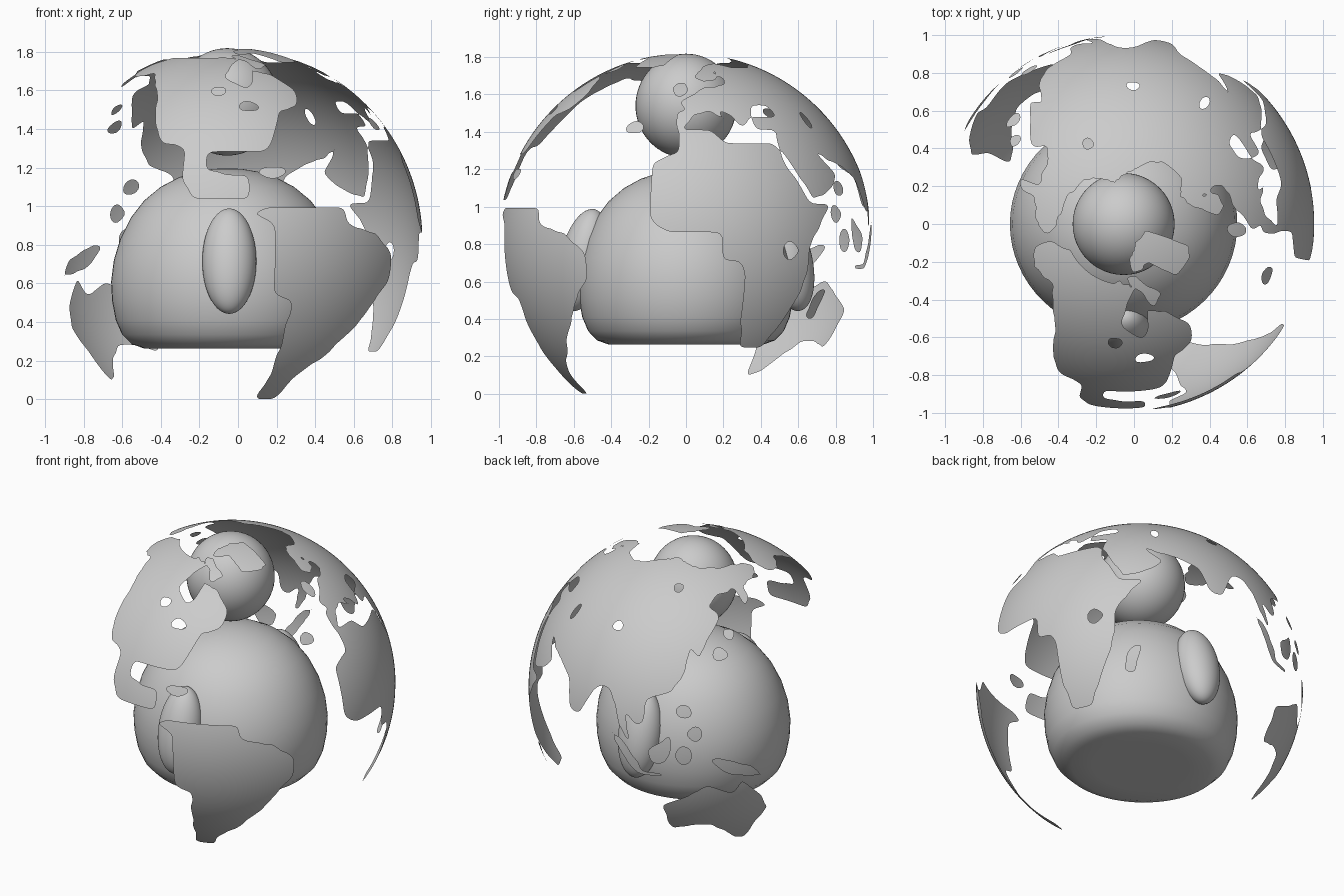
import bpy, bmesh, math
from mathutils import Vector

if "Cube" in bpy.data.objects:
    bpy.data.objects.remove(bpy.data.objects["Cube"])

grey = bpy.data.materials.new("grey")
grey.diffuse_color = (0.6, 0.6, 0.6, 1)
grey.use_nodes = True
grey.node_tree.nodes["Principled BSDF"].inputs["Base Color"].default_value = grey.diffuse_color


def finish(name, bm):
    bmesh.ops.recalc_face_normals(bm, faces=bm.faces) if name != "continent_shell" else None
    me = bpy.data.meshes.new(name)
    bm.to_mesh(me)
    bm.free()
    me.materials.append(grey)
    for p in me.polygons:
        p.use_smooth = True
    ob = bpy.data.objects.new(name, me)
    bpy.context.collection.objects.link(ob)
    return ob


def ellipsoid(name, loc, size, tilt=0.0):
    bm = bmesh.new()
    bmesh.ops.create_uvsphere(bm, u_segments=48, v_segments=32, radius=1)
    ob = finish(name, bm)
    ob.location, ob.scale, ob.rotation_euler = loc, size, (tilt, 0, 0)


# head and the two arms, front and back
ellipsoid("head", (-0.055, 0, 1.54), (0.27, 0.27, 0.278))
for name, s in (("front_arm", -1), ("back_arm", 1)):
    ellipsoid(name, (-0.045, s * 0.55, 0.715), (0.14, 0.125, 0.278), s * 0.22)

# rounded body with a flat base
profile = [(0, 1.197), (0.08, 1.192), (0.16, 1.178), (0.25, 1.15), (0.345, 1.1), (0.43, 1.03),
           (0.50, 0.94), (0.555, 0.83), (0.588, 0.72), (0.602, 0.61), (0.597, 0.51),
           (0.578, 0.41), (0.545, 0.335), (0.495, 0.285), (0.43, 0.263), (0.3, 0.262), (0, 0.262)]
bm = bmesh.new()
vs = [bm.verts.new((r, 0, z)) for r, z in profile]
edges = [bm.edges.new(p) for p in zip(vs, vs[1:])]
bmesh.ops.spin(bm, geom=vs + edges, cent=(0, 0, 0), axis=(0, 0, 1), angle=math.tau, steps=64)
bmesh.ops.remove_doubles(bm, verts=bm.verts, dist=1e-4)
body = finish("body", bm)
body.location.x = -0.055
body.scale.y = 0.96


# coastlines as longitude, latitude
def disc(lon, lat, rx, ry):
    return [(lon + rx * math.cos(k * math.tau / 10), lat + ry * math.sin(k * math.tau / 10))
            for k in range(10)]


north_america = [(-168, 66), (-166, 60), (-155, 58), (-140, 60), (-132, 55), (-124, 49), (-121, 42),
                 (-115, 31), (-105, 29), (-105, 19), (-101, 13), (-84, 13), (-84, 20), (-98, 21),
                 (-98, 28), (-77, 28), (-73, 35), (-70, 42), (-61, 44), (-57, 51), (-64, 59),
                 (-76, 62), (-78, 55), (-82, 52), (-93, 58), (-88, 66), (-82, 70), (-95, 72),
                 (-125, 71), (-155, 71)]
baffin = [(-72, 62), (-62, 66), (-80, 74), (-90, 73), (-76, 68)]
greenland = [(-17, 84), (-60, 84), (-85, 79), (-82, 75), (-58, 76), (-52, 73), (-45, 67), (-32, 67), (-19, 69)]
south_america = [(-83, 8), (-80, 9.5), (-53, 9.5), (-52, 5), (-40, 2), (-33, -4), (-33, -12), (-38, -18),
                 (-43, -26), (-53, -37), (-62, -45), (-66, -55), (-77, -55), (-73, -45), (-70, -18),
                 (-76, -16), (-76, 5)]
africa = [(-11, 25), (-11, 6), (-6, 3), (11, 3), (11, -6), (18, -7), (19, -22), (20, -35), (29, -35),
          (34, -27), (39, -17), (41, -10), (41, -2), (51, 11), (43, 11), (35, 25), (34, 31), (14, 31),
          (10, 36), (-3, 37), (-3, 28)]
eurasia_west = [(60, 68), (42, 67), (28, 71), (15, 69), (5, 61), (10, 58), (18, 59), (23, 66), (18, 63),
                (24, 60), (22, 56), (9, 55), (5, 52), (-3, 48), (0, 44), (-4, 43), (-4, 36), (0, 38),
                (3, 42), (10, 44), (17, 39), (13, 45), (19, 42), (22, 37), (28, 42), (30, 46), (38, 46),
                (41, 41), (28, 41), (27, 37), (36, 36), (35, 30), (37, 26), (44, 13), (52, 15), (59, 20),
                (56, 24), (49, 30), (58, 25), (60, 25)]
eurasia_east = [(60, 68), (68, 69), (80, 73), (105, 77), (130, 72), (160, 70), (180, 69), (189, 65),
                (178, 62), (163, 60), (162, 55), (157, 52), (156, 60), (140, 58), (135, 54), (141, 50),
                (133, 43), (128, 35), (124, 39), (122, 30), (117, 23), (108, 20), (108, 11), (104, 10),
                (100, 14), (103, 2), (98, 9), (96, 16), (91, 22), (86, 20), (80, 8), (76, 9), (72, 20), (60, 25)]
australia = [(114, -22), (116, -35), (124, -33), (132, -32), (140, -38), (147, -45), (152, -46), (152, -37),
             (156, -27), (151, -19), (143, -11), (140, -17), (131, -12), (123, -17)]
islands = [[(131, -1), (134, -1), (147, -6), (152, -11), (147, -10), (138, -8)],
           [(95, 6), (98, 5), (106, -4), (106, -7), (115, -7), (115, -9), (104, -8)],
           [(109, 1), (117, 7), (118, 2), (115, -4), (110, -3)],
           [(44, -24), (48, -25), (51, -15), (46, -16)],
           disc(122, 0, 3, 4), disc(122, 16, 3, 3), disc(126, 8, 3, 3),
           disc(137, 36, 4, 2.5), disc(143, 43, 3, 2.5), disc(-3, 54, 4, 4),
           disc(-20, 37, 4, 2.5), disc(-76, 21, 5, 2)]
lakes = [disc(87, 43, 3.5, 2), disc(115, 62, 4, 2), disc(57, 40, 2.5, 3.5), disc(-95, 51, 4, 2),
         disc(-82, 44, 5, 2), disc(34, -3, 3, 3)]
lands = [north_america, baffin, greenland, south_america, africa, eurasia_west, eurasia_east,
         australia] + islands


def inside(poly, x, y):
    hit = False
    for (x1, y1), (x2, y2) in zip(poly, poly[1:] + poly[:1]):
        if (y1 > y) != (y2 > y) and x < x1 + (y - y1) * (x2 - x1) / (y2 - y1):
            hit = not hit
    return hit


# thin globe shell, keeping only the land cells
STEP = 1.25
bm = bmesh.new()
grid = {}


def point(i, j):
    key = (i % 288, j)
    if key not in grid:
        lo, la = math.radians(-170 + i * STEP), math.radians(-60 + j * STEP)
        grid[key] = bm.verts.new((math.cos(la) * math.cos(lo), math.cos(la) * math.sin(lo), math.sin(la)))
    return grid[key]


for j in range(118):
    lat = -60 + (j + 0.5) * STEP
    for i in range(288):
        lon = -170 + (i + 0.5) * STEP
        if any(inside(p, lon, lat) for p in lands) and not any(inside(p, lon, lat) for p in lakes):
            bm.faces.new((point(i, j), point(i + 1, j), point(i + 1, j + 1), point(i, j + 1)))

# round off the coast steps, staying on the sphere
rim = {}
for e in bm.edges:
    if e.is_boundary:
        for v in e.verts:
            rim.setdefault(v, []).append(e.other_vert(v))
for _ in range(4):
    moved = {v: (v.co + sum((n.co for n in ns), Vector()) / len(ns)).normalized() for v, ns in rim.items()}
    for v, co in moved.items():
        v.co = co
shell = finish("continent_shell", bm)
shell.location = (-0.045, 0, 0.82)
